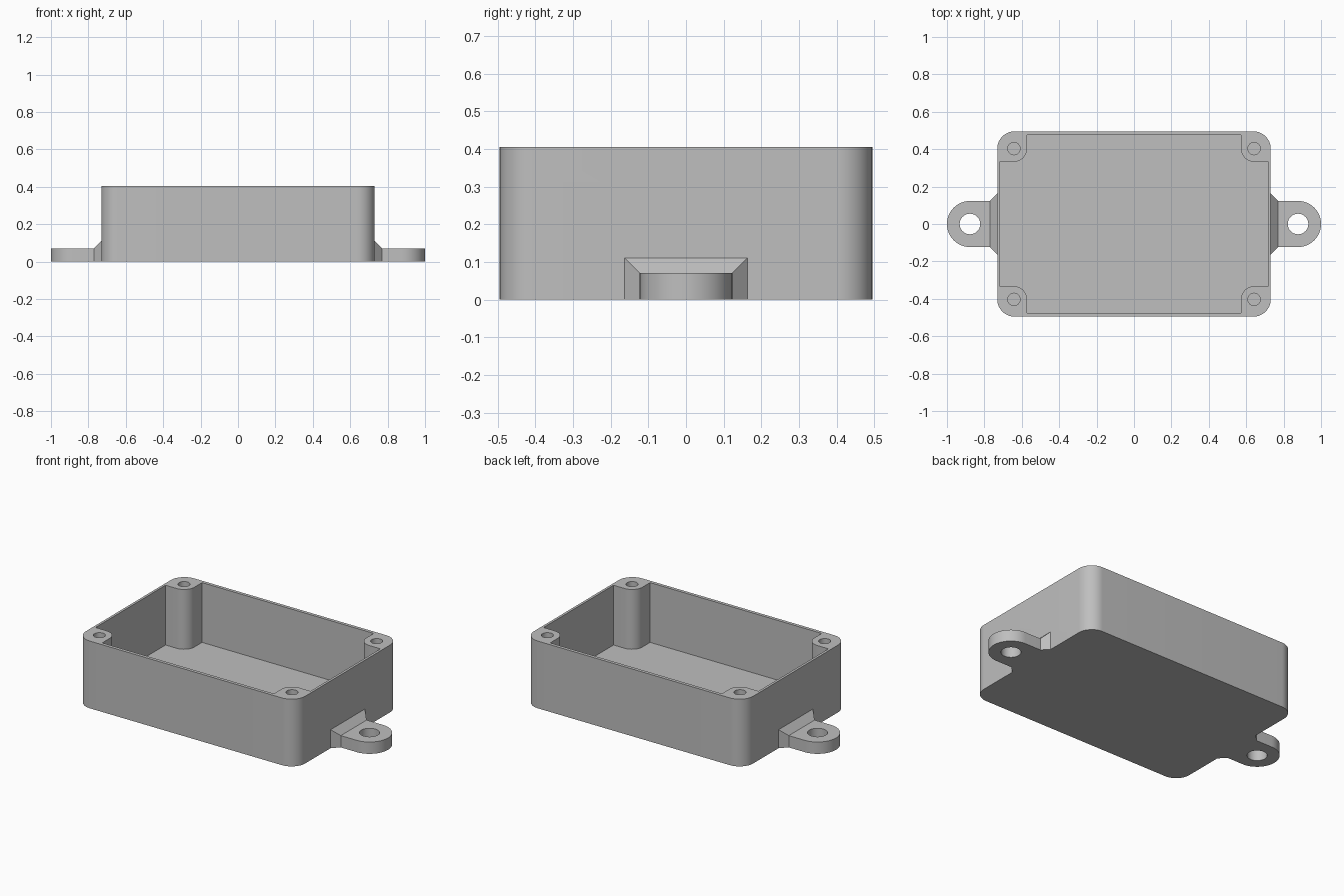
import bpy, bmesh
from math import cos, sin, pi, radians

cube = bpy.data.objects.get("Cube")
if cube:
    bpy.data.objects.remove(cube, do_unlink=True)

HX, HY, H = 0.731, 0.495, 0.405      # outer half sizes and height
CORNER = 0.092                       # outer corner radius
IX, IY, FLOOR = 0.716, 0.475, 0.045  # cavity half sizes and floor level
PX, PY, POST_R = 0.642, 0.403, 0.07  # screw post centre and radius
EAR_X, EAR_R, EAR_H = 0.877, 0.123, 0.071

grey = bpy.data.materials.new("plain grey")
grey.use_nodes = True
COLOUR = (0.52, 0.52, 0.52, 1)
grey.diffuse_color = COLOUR
grey.node_tree.nodes["Principled BSDF"].inputs["Base Color"].default_value = COLOUR


def arc(cx, cy, r, start, end, n=16):
    """Points on an arc, angles in degrees."""
    angles = [radians(start + (end - start) * i / n) for i in range(n + 1)]
    return [(cx + r * cos(a), cy + r * sin(a)) for a in angles]


def make(name, bm):
    bmesh.ops.recalc_face_normals(bm, faces=bm.faces)
    mesh = bpy.data.meshes.new(name)
    bm.to_mesh(mesh)
    bm.free()
    mesh.materials.append(grey)
    obj = bpy.data.objects.new(name, mesh)
    bpy.context.collection.objects.link(obj)
    return obj


def prism(name, outline, z0, z1):
    bm = bmesh.new()
    face = bm.faces.new([bm.verts.new((x, y, z0)) for x, y in outline])
    top = bmesh.ops.extrude_face_region(bm, geom=[face], use_keep_orig=True)["geom"]
    bmesh.ops.translate(bm, vec=(0, 0, z1 - z0),
                        verts=[v for v in top if isinstance(v, bmesh.types.BMVert)])
    return make(name, bm)


def cylinder(name, x, y, r, z0, z1):
    return prism(name, arc(x, y, r, 0, 360, 40)[:-1], z0, z1)


def combine(target, tool, operation):
    """Apply a boolean and discard the tool."""
    mod = target.modifiers.new(operation.lower(), 'BOOLEAN')
    mod.operation, mod.solver, mod.object = operation, 'EXACT', tool
    with bpy.context.temp_override(object=target, active_object=target):
        bpy.ops.object.modifier_apply(modifier=mod.name)
    bpy.data.objects.remove(tool, do_unlink=True)


# Outer body with rounded vertical corners
outline = []
for i, (sx, sy) in enumerate([(1, 1), (-1, 1), (-1, -1), (1, -1)]):
    outline += arc(sx * (HX - CORNER), sy * (HY - CORNER), CORNER, 90 * i, 90 * i + 90)
box = prism("enclosure_box", outline, 0, H)

# Cavity that leaves a rounded screw post standing in each corner
outline = []
for i, (sx, sy) in enumerate([(1, 1), (-1, 1), (-1, -1), (1, -1)]):
    side = (sx * IX, sy * (PY - POST_R))
    end = (sx * (PX - POST_R), sy * IY)
    curve = arc(sx * PX, sy * PY, POST_R, 270 + 90 * i, 180 + 90 * i)
    if i % 2:
        side, end = end, side
    outline += [side] + curve + [end]
combine(box, prism("cavity", outline, FLOOR, H + 0.1), 'DIFFERENCE')

# Blind screw holes in the posts
for sx in (1, -1):
    for sy in (1, -1):
        combine(box, cylinder("screw_hole", sx * PX, sy * PY, 0.033, 0.1, H + 0.1), 'DIFFERENCE')

# Mounting ears with chamfered roots
for s in (1, -1):
    root = 0.722
    turn = 0 if s > 0 else 180
    tab = [(s * root, -s * EAR_R)] + arc(s * EAR_X, 0, EAR_R, turn - 90, turn + 90, 32) \
        + [(s * root, s * EAR_R)]
    ear = prism("mounting_ear", tab, 0, EAR_H)

    # Sloped wedge widening towards the wall
    bm = bmesh.new()
    ends = []
    for x, grow in ((0.771, 0), (root, 0.049)):
        w, h = EAR_R + grow, EAR_H + grow
        ends.append([bm.verts.new((s * x, y, z)) for y, z in ((-w, 0), (w, 0), (w, h), (-w, h))])
    for ring in ends:
        bm.faces.new(ring)
    for i in range(4):
        j = (i + 1) % 4
        bm.faces.new((ends[0][i], ends[0][j], ends[1][j], ends[1][i]))
    combine(ear, make("ear_wedge", bm), 'UNION')
    combine(ear, cylinder("ear_hole", s * EAR_X, 0, 0.055, -0.1, 0.2), 'DIFFERENCE')
    combine(box, ear, 'UNION')

# Smooth the rounded walls, keep the edges crisp
bpy.ops.object.select_all(action='DESELECT')
box.select_set(True)
bpy.context.view_layer.objects.active = box
bpy.ops.object.shade_smooth_by_angle(angle=radians(30))
